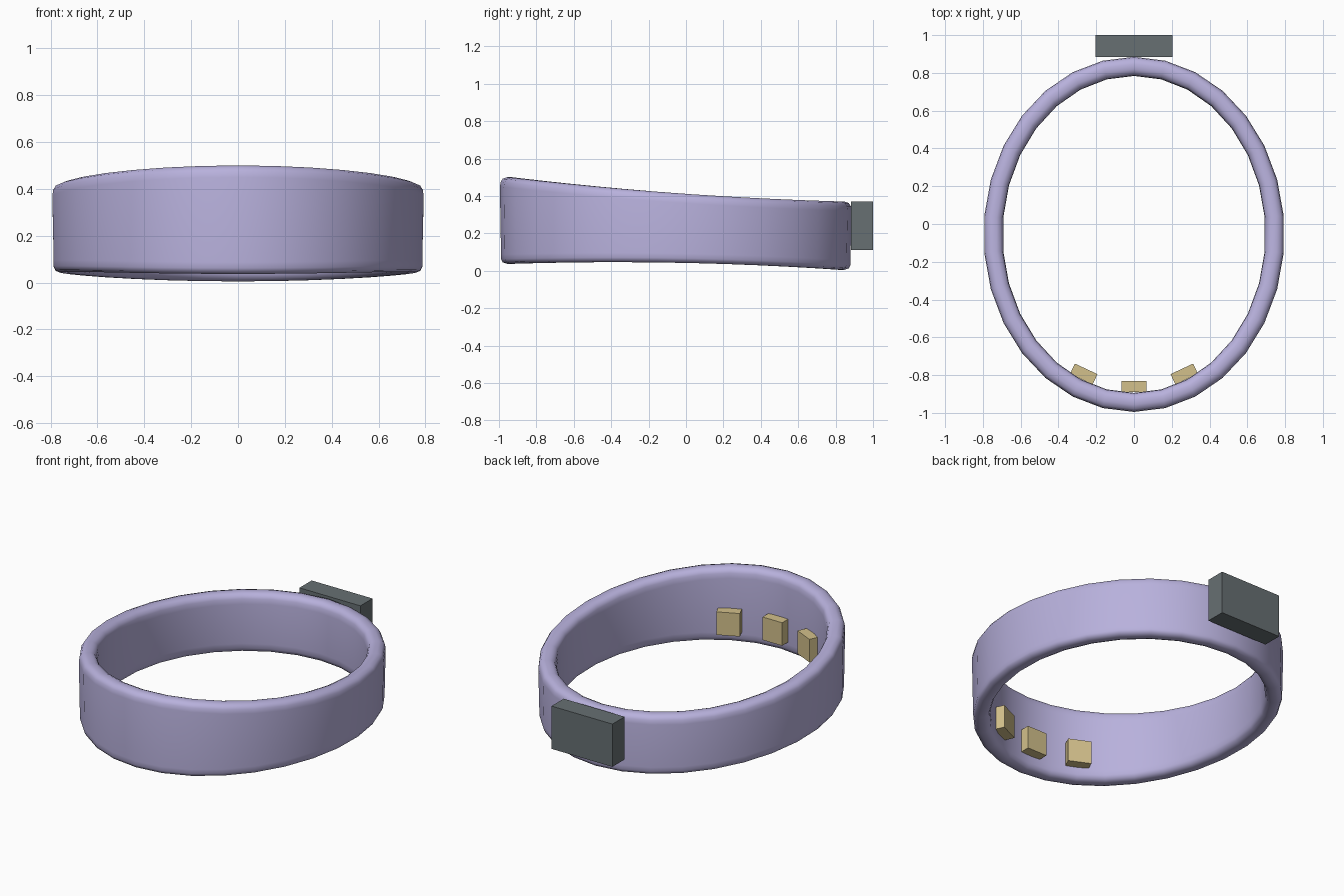
import bpy, bmesh, math
from mathutils import Matrix

if "Cube" in bpy.data.objects:
    bpy.data.objects.remove(bpy.data.objects["Cube"], do_unlink=True)


def material(name, rgb):
    m = bpy.data.materials.new(name)
    m.use_nodes = True
    m.diffuse_color = (*rgb, 1)
    m.node_tree.nodes["Principled BSDF"].inputs["Base Color"].default_value = (*rgb, 1)
    return m


lavender = material("lavender", (0.48, 0.44, 0.72))
slate = material("slate grey", (0.135, 0.16, 0.17))
gold = material("pale gold", (0.65, 0.53, 0.26))


def finish(bm, name, mat):
    bmesh.ops.recalc_face_normals(bm, faces=bm.faces)
    mesh = bpy.data.meshes.new(name)
    bm.to_mesh(mesh)
    bm.free()
    mesh.materials.append(mat)
    obj = bpy.data.objects.new(name, mesh)
    bpy.context.collection.objects.link(obj)
    return obj


def box(name, size, centre, mat, angle=0):
    bm = bmesh.new()
    bmesh.ops.create_cube(bm, size=1, matrix=Matrix.Translation(centre)
                          @ Matrix.Rotation(angle, 4, "Z") @ Matrix.Diagonal((*size, 1)))
    return finish(bm, name, mat)


# Band: rounded wall section swept round an ellipse, taller at the front
SEGMENTS = 30
RADIUS_X, RADIUS_Y, CENTRE_Y = 0.797, 0.94, -0.055
# inward offset and drop from the rim
TOP = [(0, 0.05), (0.004, 0.025), (0.015, 0.008), (0.038, 0),
       (0.066, 0), (0.088, 0.01), (0.098, 0.03), (0.101, 0.06)]

bm = bmesh.new()
rings = []
for i in range(SEGMENTS):
    a = math.tau * i / SEGMENTS
    s, t = math.sin(a), math.cos(a)
    top = 0.415 - 0.065 * t + 0.02 * t * t
    bottom = 0.043 - 0.016 * t - 0.022 * t * t
    section = [(d, top - h) for d, h in TOP]
    section += [(max(d, 0.006), bottom + h) for d, h in reversed(TOP)]
    rings.append([bm.verts.new(((RADIUS_X - d) * s, CENTRE_Y + (RADIUS_Y - d) * t, z))
                  for d, z in section])
for i, ring in enumerate(rings):
    after = rings[(i + 1) % SEGMENTS]
    for j in range(len(ring)):
        k = (j + 1) % len(ring)
        bm.faces.new((ring[j], ring[k], after[k], after[j]))
for f in bm.faces:
    f.smooth = True
finish(bm, "band", lavender)

# Module on the back of the band
box("back_module", (0.41, 0.117, 0.26), (0, 0.9415, 0.24), slate)

# Three contact pads inside the front
PAD = (0.132, 0.06, 0.14)
box("front_pad_centre", PAD, (0, -0.86, 0.18), gold)
for side, name in ((1, "front_pad_left"), (-1, "front_pad_right")):
    box(name, PAD, (side * 0.266, -0.794, 0.18), gold, side * math.radians(25))
